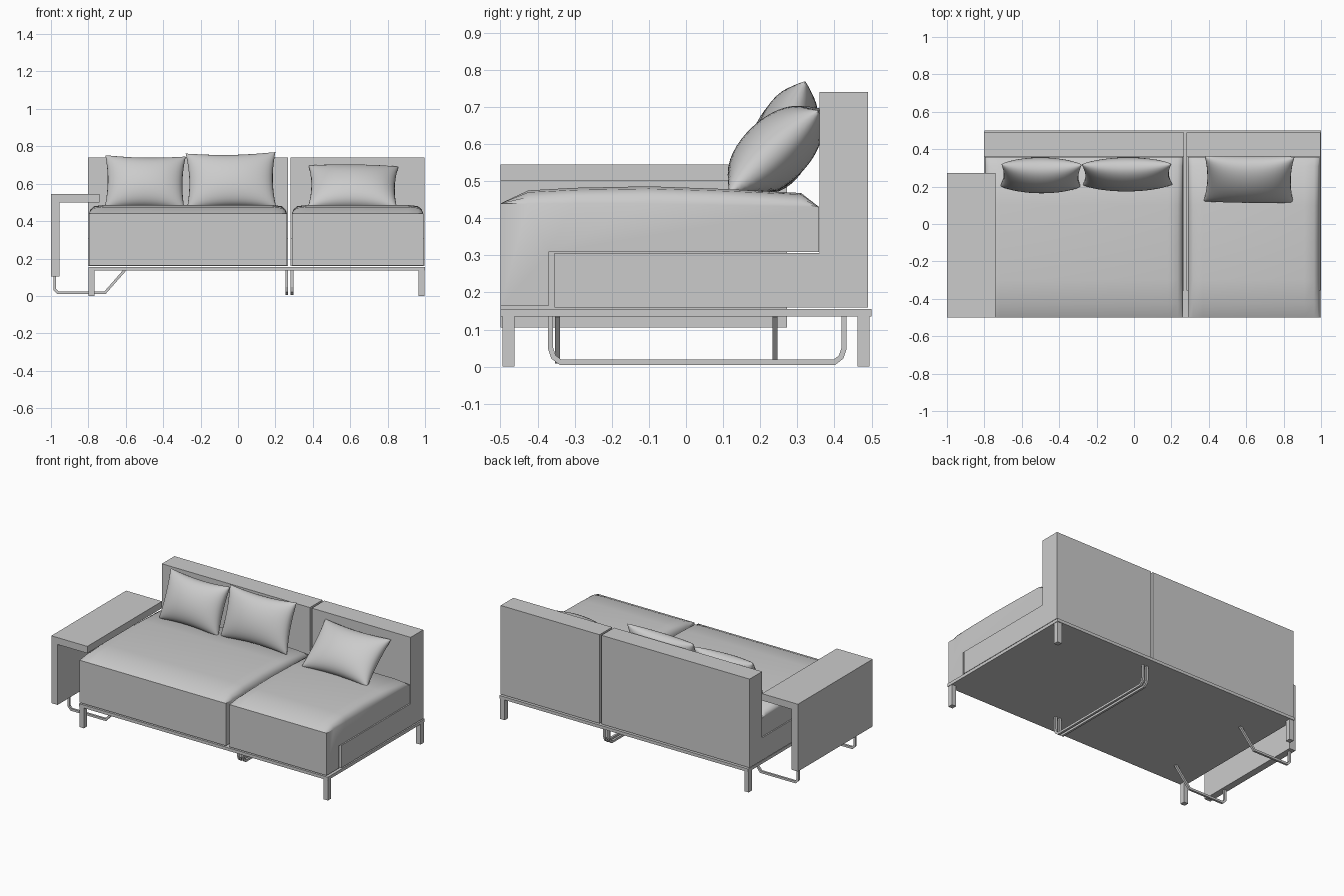
import bpy, bmesh, math
from mathutils import Matrix, Vector

cube = bpy.data.objects.get("Cube")
if cube:
    bpy.data.objects.remove(cube)

grey = bpy.data.materials.new("light grey")
grey.use_nodes = True
grey.diffuse_color = (0.6, 0.6, 0.6, 1)
grey.node_tree.nodes["Principled BSDF"].inputs["Base Color"].default_value = (0.6, 0.6, 0.6, 1)


def finish(name, bm, smooth=None):
    bmesh.ops.recalc_face_normals(bm, faces=bm.faces)
    mesh = bpy.data.meshes.new(name)
    bm.to_mesh(mesh)
    bm.free()
    mesh.materials.append(grey)
    obj = bpy.data.objects.new(name, mesh)
    bpy.context.collection.objects.link(obj)
    if smooth:
        bpy.ops.object.select_all(action='DESELECT')
        obj.select_set(True)
        bpy.context.view_layer.objects.active = obj
        bpy.ops.object.shade_smooth_by_angle(angle=math.radians(smooth))
    return obj


def loft(name, rings, smooth=None):
    """Skin a list of equal closed rings and cap both ends."""
    bm = bmesh.new()
    loops = [[bm.verts.new(p) for p in ring] for ring in rings]
    n = len(loops[0])
    for a, b in zip(loops, loops[1:]):
        for i in range(n):
            j = (i + 1) % n
            bm.faces.new((a[i], a[j], b[j], b[i]))
    bm.faces.new(loops[0])
    bm.faces.new(loops[-1])
    return finish(name, bm, smooth)


def box(name, x, y, z):
    ring = [(x[0], y[0]), (x[1], y[0]), (x[1], y[1]), (x[0], y[1])]
    return loft(name, [[(a, b, h) for a, b in ring] for h in z])


def extrude_x(name, profile, x0, x1):
    return loft(name, [[(x, y, z) for y, z in profile] for x in (x0, x1)])


def tube(name, points, side, r=0.007):
    """Square bar along a flat path; side is the normal of the path's plane."""
    pts = [Vector(p) for p in points]
    side = Vector(side)
    rings = []
    for i, p in enumerate(pts):
        before = (p - pts[i - 1]).normalized() if i else None
        after = (pts[i + 1] - p).normalized() if i < len(pts) - 1 else None
        d = ((before or after) + (after or before)).normalized()
        up = side.cross(d) * r / max(0.5, d.dot(after or before))
        s = side * r
        rings.append([p + up + s, p + up - s, p - up - s, p - up + s])
    return loft(name, rings)


# Base frame and corner legs
box("base_frame", (-0.8, 1.0), (-0.5, 0.5), (0.135, 0.155))
for side, x in (("right", -0.8), ("left", 0.965)):
    for end, y in (("front", -0.495), ("back", 0.462)):
        box(f"{end}_{side}_leg", (x, x + 0.032), (y, y + 0.033), (0, 0.14))

# L-shaped backrests with their seat supports
back = [(-0.355, 0.16), (0.49, 0.16), (0.49, 0.74), (0.36, 0.74), (0.36, 0.307), (-0.355, 0.307)]
sections = (("right", -0.803, 0.268), ("left", 0.282, 0.997))
for side, x0, x1 in sections:
    extrude_x(f"{side}_backrest", back, x0, x1)

# Seat cushions: domed top, hanging front, rounded side edges
top = [(-0.5, 0.44), (-0.425, 0.475), (-0.3, 0.482), (-0.1, 0.486), (0.1, 0.479), (0.31, 0.468), (0.359, 0.43)]
under = [(0.359, 0.309), (-0.37, 0.309), (-0.37, 0.163), (-0.5, 0.163)]
edge = [(0, 0), (0.009, 0.5), (0.028, 0.86), (0.08, 1)]
for side, x0, x1 in sections:
    a, b = x0 + 0.006, x1 - 0.006
    stations = [(a + d, f) for d, f in edge] + [(b - d, f) for d, f in reversed(edge)]
    rings = [[(x, y, 0.44 + (z - 0.44) * f if z > 0.44 else z) for y, z in top]
             + [(x, y, z) for y, z in under] for x, f in stations]
    loft(f"{side}_seat_cushion", rings, 44)

# Side table wrapping the right end
table = [(-1, 0.105), (-0.955, 0.105), (-0.955, 0.5), (-0.74, 0.5), (-0.74, 0.545), (-1, 0.545)]
loft("side_table", [[(x, y, z) for x, z in table] for y in (-0.5, 0.272)])

# Bent metal supports
for end, y in (("front", -0.346), ("back", 0.24)):
    path = [(-0.98, 0.11), (-0.98, 0.035), (-0.962, 0.016), (-0.712, 0.016), (-0.605, 0.138)]
    tube(f"{end}_table_support", [(x, y, z) for x, z in path], (0, 1, 0))
for side, x in (("right", 0.26), ("left", 0.289)):
    path = [(-0.365, 0.138), (-0.365, 0.05), (-0.357, 0.026), (-0.338, 0.012),
            (0.4, 0.012), (0.418, 0.026), (0.426, 0.05), (0.426, 0.138)]
    tube(f"middle_{side}_support", [(x, y, z) for y, z in path], (1, 0, 0))


# Throw pillows: puffed grids with pinched sides, pressed against back and seat
def pillow(name, centre, width, height, thick, lean, roll, n=20):
    turn = (Matrix.Translation(centre) @ Matrix.Rotation(-math.radians(lean), 4, 'X')
            @ Matrix.Rotation(math.radians(roll), 4, 'Y'))
    bm = bmesh.new()
    for sign in (-1, 1):
        grid = []
        for i in range(n + 1):
            row = []
            for j in range(n + 1):
                u = math.sin(math.pi * (i / n - 0.5))
                v = math.sin(math.pi * (j / n - 0.5))
                puff = (max(0, 1 - u * u) * max(0, 1 - v * v)) ** 0.45
                p = turn @ Vector((u * width / 2 * (1 - 0.07 * (1 - v * v)),
                                   sign * puff * thick / 2,
                                   v * height / 2 * (1 - 0.1 * (1 - u * u))))
                p.y = min(p.y, 0.362)
                p.z = max(p.z, 0.472)
                row.append(bm.verts.new(p))
            grid.append(row)
        for i in range(n):
            for j in range(n):
                bm.faces.new((grid[i][j], grid[i + 1][j], grid[i + 1][j + 1], grid[i][j + 1]))
    bmesh.ops.remove_doubles(bm, verts=bm.verts, dist=0.0005)
    finish(name, bm, 60)


pillow("right_pillow", (-0.497, 0.26, 0.605), 0.43, 0.31, 0.17, 22, 1)
pillow("middle_pillow", (-0.037, 0.265, 0.615), 0.48, 0.32, 0.16, 20, -1)
pillow("left_pillow", (0.615, 0.24, 0.58), 0.48, 0.33, 0.18, 47, 1)
